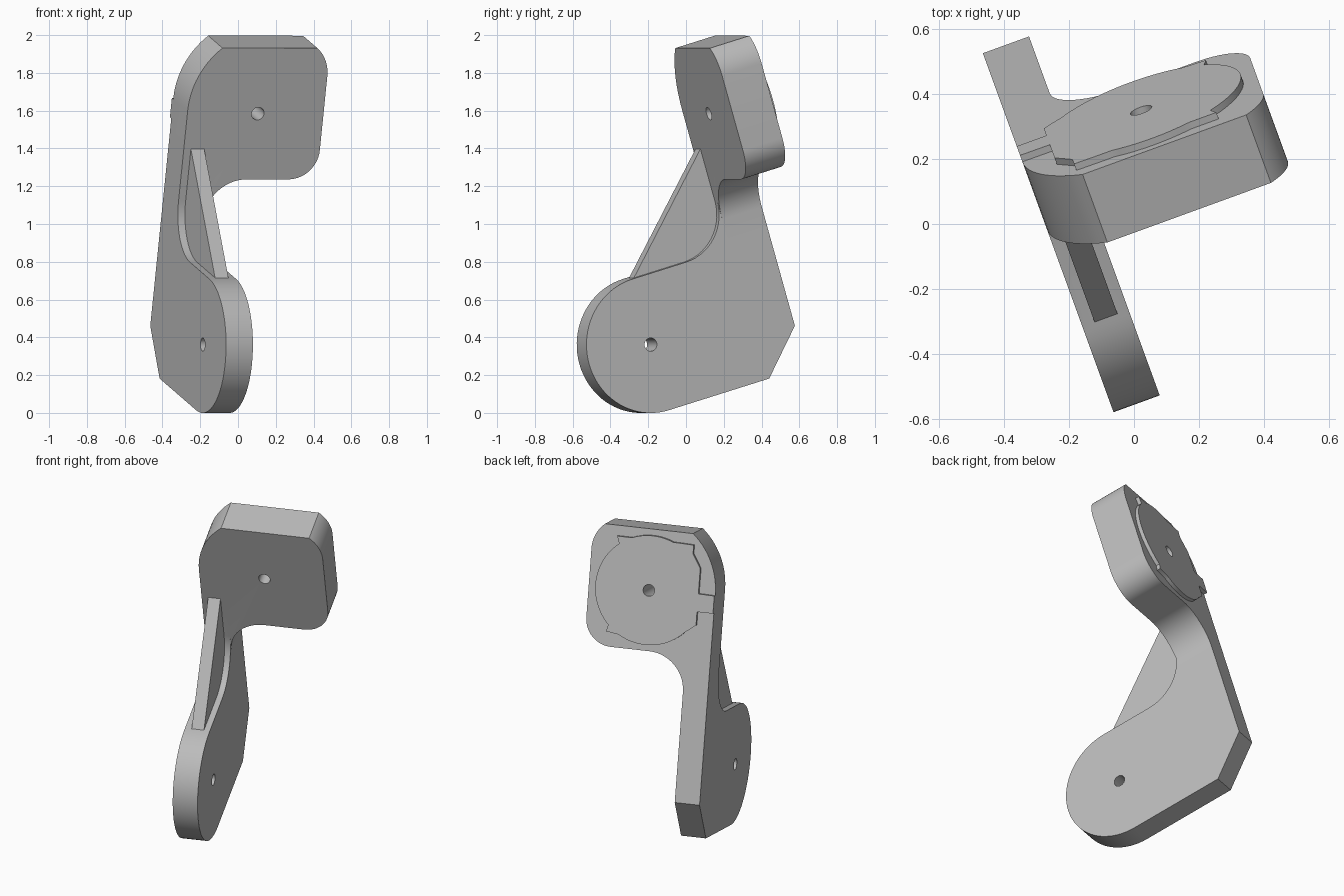
import bpy, bmesh, math
from mathutils import Matrix, Vector

cube = bpy.data.objects.get("Cube")
if cube:
    bpy.data.objects.remove(cube, do_unlink=True)

grey = bpy.data.materials.new("plain_grey")
grey.use_nodes = True
grey.diffuse_color = (0.5, 0.5, 0.5, 1)
grey.node_tree.nodes["Principled BSDF"].inputs["Base Color"].default_value = (0.5, 0.5, 0.5, 1)

# The bracket is drawn upright, then turned and tipped back
POSE = (Matrix.Translation((0, 0, -0.003)) @ Matrix.Rotation(math.radians(20), 4, "Z")
        @ Matrix.Rotation(math.radians(16.5), 4, "X"))


def arc(cx, cy, r, start, end, steps=14):
    angles = [math.radians(start + (end - start) * i / steps) for i in range(steps + 1)]
    return [(cx + r * math.cos(a), cy + r * math.sin(a)) for a in angles]


def prism(name, outline, axis, low, high):
    """Extrude an outline along local x (side profile) or y (front profile)."""
    def place(p, d):
        return Vector((d, p[0], p[1])) if axis == "x" else Vector((p[0], d, p[1]))
    bm = bmesh.new()
    face = bm.faces.new([bm.verts.new(place(p, low)) for p in outline])
    new = bmesh.ops.extrude_face_region(bm, geom=[face])["geom"]
    step = place((0, 0), high - low)
    bmesh.ops.translate(bm, vec=step, verts=[v for v in new if isinstance(v, bmesh.types.BMVert)])
    bmesh.ops.recalc_face_normals(bm, faces=bm.faces)
    mesh = bpy.data.meshes.new(name)
    bm.to_mesh(mesh)
    bm.free()
    mesh.materials.append(grey)
    ob = bpy.data.objects.new(name, mesh)
    bpy.context.collection.objects.link(ob)
    return ob


def combine(target, tool, operation):
    mod = target.modifiers.new(operation, "BOOLEAN")
    mod.object, mod.operation, mod.solver = tool, operation, "EXACT"
    bpy.context.view_layer.objects.active = target
    bpy.ops.object.modifier_apply(modifier=mod.name)
    bpy.data.objects.remove(tool, do_unlink=True)


LEFT, INNER, RIGHT = -0.257, -0.106, 0.51
FRONT, BACK = 0.525, 0.757
TOP, UNDER = 1.862, 1.137
HUB_Y, HUB_Z, HUB_R = -0.05, 0.395, 0.362
HOLE_X, HOLE_Z = 0.14, 1.5

# Side plate with round lower lobe and chamfered heel
side = arc(HUB_Y, HUB_Z, HUB_R, 270, 90, 40)
side += arc(0.265, HUB_Z + HUB_R + 0.26, 0.26, -90, 0)
side += [(FRONT, 1.25), (BACK, 1.25), (BACK, 0.26), (0.539, HUB_Z - HUB_R)]
bracket = prism("bracket", side, "x", LEFT, INNER)

# Upper block with rounded corners and a fillet into the plate
front = [(LEFT, 0.8), (INNER, 0.8)]
front += arc(INNER + 0.22, UNDER - 0.22, 0.22, 180, 90)
front += arc(RIGHT - 0.16, UNDER + 0.16, 0.16, -90, 0)
front += arc(RIGHT - 0.2, TOP - 0.154, 0.2, 0, 50)
front += arc(LEFT + 0.45, TOP - 0.345, 0.45, 130, 180)
combine(bracket, prism("block", front, "y", FRONT, BACK), "UNION")

# Gusset rib between lobe and block
rib = [(-0.03, 0.755), (FRONT, 1.305), (0.6, 1.305), (0.6, 0.6), (0, 0.6)]
combine(bracket, prism("rib", rib, "x", -0.217, -0.142), "UNION")

# Raised round pad on the back, with ears and a side tab
pad = arc(0, 0, 0.325, -45, 52, 24) + [(0.215, 0.3), (0.13, 0.3)]
pad += arc(0, 0, 0.325, 68, 113, 12)
pad += [(-0.15, 0.3), (-0.25, 0.297), (-0.25, 0.245), (-0.3, 0.163), (-0.3, 0.012),
        (-0.397, 0.01), (-0.397, -0.095), (-0.3, -0.095), (-0.3, -0.175), (-0.25, -0.215)]
pad += arc(0, 0, 0.325, 222, 300, 20) + [(0.24, -0.27)]
pad = [(x + HOLE_X, z + HOLE_Z) for x, z in pad]
combine(bracket, prism("pad", pad, "y", BACK - 0.03, BACK + 0.022), "UNION")

# Through holes
for x, z, axis, low, high in ((HOLE_X, HOLE_Z, "y", 0.3, 1), (HUB_Y, HUB_Z, "x", -0.5, 0.1)):
    ring = arc(x, z, 0.035, 0, 345, 23)
    combine(bracket, prism("hole", ring, axis, low, high), "DIFFERENCE")

bracket.data.transform(POSE)
bpy.ops.object.select_all(action="DESELECT")
bracket.select_set(True)
bpy.context.view_layer.objects.active = bracket
bpy.ops.object.shade_smooth_by_angle(angle=math.radians(25))
